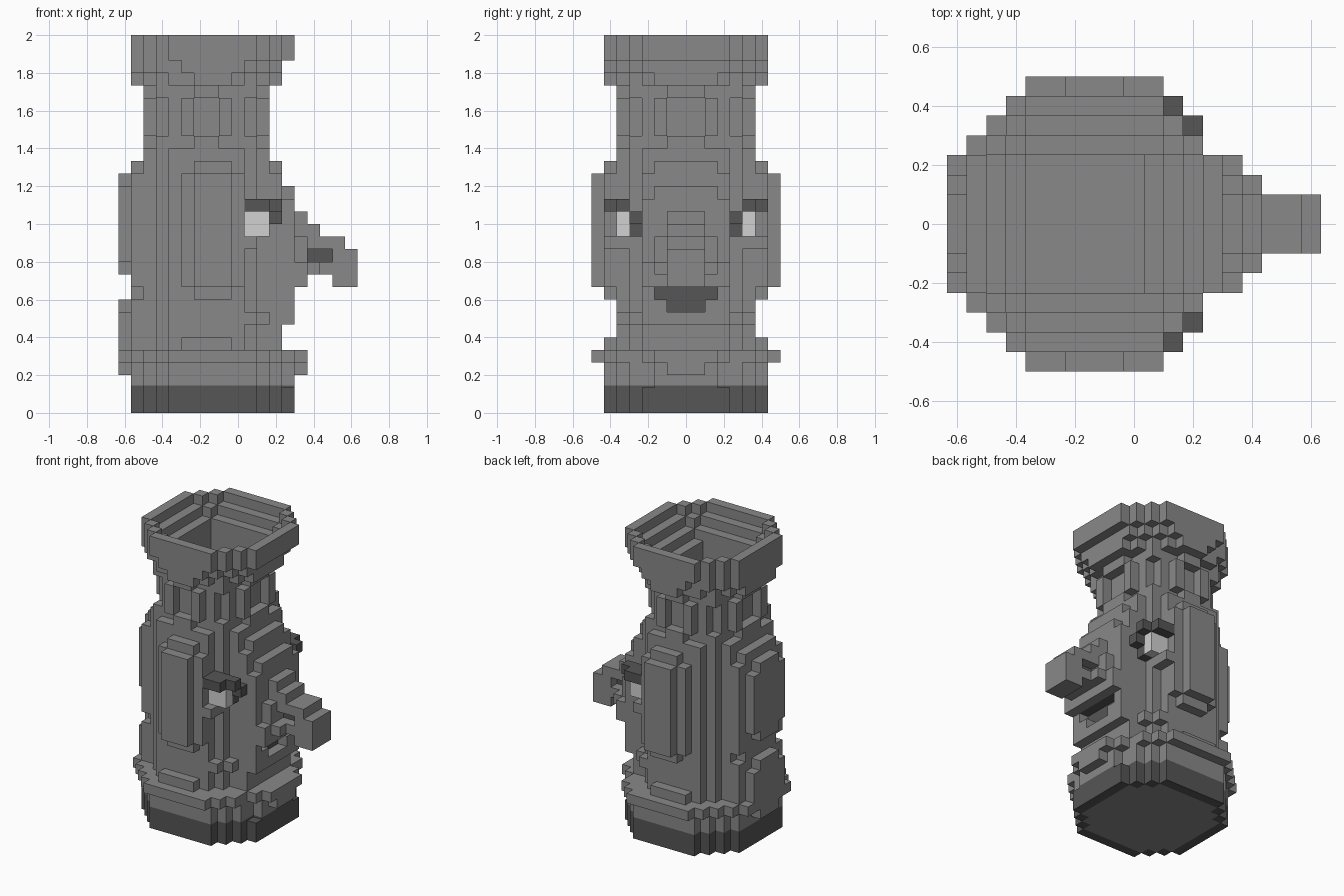
import bpy, bmesh
from mathutils import Vector

cube = bpy.data.objects.get("Cube")
if cube:
    bpy.data.objects.remove(cube)

U = 1 / 15            # block size
AXIS_X = -2 * U       # vessel axis, the face looks along +x


def material(name, value):
    m = bpy.data.materials.new(name)
    m.use_nodes = True
    colour = (value, value, value, 1)
    m.diffuse_color = colour
    m.node_tree.nodes["Principled BSDF"].inputs["Base Color"].default_value = colour
    return m


GREY = material("mid grey", 0.25)
DARK = material("dark grey", 0.092)
LIGHT = material("light grey", 0.64)

cells = {}            # block (x, y, z) -> part name
part_material = {}


def fill(name, mat, k0, k1, test):
    """Claim every block in layers k0..k1 whose (x, |y|) passes the test."""
    part_material[name] = mat
    for k in range(k0, k1 + 1):
        for x in range(-8, 13):
            for y in range(-8, 9):
                if test(x, abs(y)):
                    cells[x, y, k] = name


def carve(k0, k1, test):
    for c in [c for c in cells if k0 <= c[2] <= k1 and test(c[0], abs(c[1]))]:
        del cells[c]


def octagon(r, diagonal):
    return lambda x, y: abs(x) <= r and y <= r and abs(x) + y <= diagonal


def tube(ry, diagonal):
    """Octagon centred half a block further back, as the body and neck are."""
    return lambda x, y: abs(x + 0.5) < ry and y <= ry and abs(x + 0.5) + y <= diagonal


def slab(x0, x1, y0, y1):
    return lambda x, y: x0 <= x <= x1 and y0 <= y <= y1


# Main vessel, bottom to top
fill("base", GREY, 0, 4, octagon(6, 9))
carve(2, 3, slab(6, 6, 3, 3))
fill("body", GREY, 5, 19, tube(5, 7.5))
fill("chest", GREY, 5, 18, slab(5, 5, 0, 3))
fill("chest", GREY, 19, 19, slab(5, 5, 0, 2))
fill("neck", GREY, 20, 20, tube(5, 7.5))
fill("neck", GREY, 21, 25, tube(4, 7.5))
carve(22, 24, lambda x, y: abs(x + 0.5) + y > 6.5)

# Raised ring frames on the four flat sides of the neck
for k in (21, 25):
    fill("neck_frames", GREY, k, k, slab(-1, 0, 5, 5))
for x in (-2, 1):
    fill("neck_frames", GREY, 22, 24, slab(x, x, 5, 5))
for x in (-5, 4):
    fill("neck_frames", GREY, 22, 24, slab(x, x, 2, 2))
    for k in (21, 25):
        fill("neck_frames", GREY, k, k, slab(x, x, 0, 1))

# Flared rim with lappets hanging from its flat sides
fill("rim", GREY, 26, 26, tube(5, 7.5))
fill("rim", GREY, 27, 27, tube(5, 8.5))
fill("rim", GREY, 26, 26, slab(-1, 1, 6, 6))
fill("rim", GREY, 27, 27, slab(-2, 2, 6, 6))
for x in (-6, 5):
    fill("rim", GREY, 26, 26, slab(x, x, 0, 2))
    fill("rim", GREY, 27, 27, slab(x, x, 0, 3))
fill("rim", GREY, 28, 29, octagon(6, 9))

# Raised band around the foot
fill("foot_band", GREY, 4, 4, lambda x, y: octagon(7, 10)(x, y) and (x, y) not in ((6, 4), (7, 3)))
fill("foot_band", GREY, 3, 3, slab(7, 7, 0, 1))
fill("foot_band", GREY, 5, 5, slab(-2, 1, 6, 6))

# Side plates
fill("side_plate", GREY, 10, 18, slab(-2, 2, 6, 6))
fill("side_plate", GREY, 9, 19, slab(-1, 1, 6, 6))
fill("side_plate", GREY, 10, 18, slab(-1, 1, 7, 7))

# Back plate and tail
fill("back_plate", GREY, 10, 18, slab(-6, -6, 0, 3))
fill("back_plate", GREY, 9, 19, slab(-6, -6, 0, 2))
fill("back_plate", GREY, 12, 17, slab(-7, -7, 0, 2))
fill("back_plate", GREY, 11, 18, slab(-7, -7, 0, 1))
fill("tail", GREY, 4, 8, slab(-6, -6, 0, 3))
fill("tail", GREY, 4, 7, slab(-7, -7, 0, 2))
fill("tail", GREY, 3, 8, slab(-7, -7, 0, 1))

# Face and jaw, with the mouth set back between them
fill("eye_pouch", GREY, 13, 13, slab(3, 3, 5, 6))
fill("face", GREY, 10, 16, slab(6, 6, 0, 3))
fill("face", GREY, 17, 17, slab(6, 6, 0, 2))
fill("jaw", GREY, 7, 7, lambda x, y: 3 <= x <= 5 and y <= 5 and x + y <= 8)
fill("jaw", GREY, 7, 7, slab(6, 6, 0, 3))
fill("jaw", GREY, 8, 8, slab(6, 6, 2, 3))
fill("jaw", GREY, 9, 9, slab(6, 6, 3, 3))
fill("mouth", DARK, 8, 9, slab(5, 5, 0, 2))
fill("mouth", DARK, 10, 10, slab(6, 6, 0, 2))

# Hooked nose with a moustache below
fill("nose", GREY, 10, 11, slab(7, 7, 0, 3))
fill("nose", GREY, 12, 13, slab(7, 7, 0, 2))
fill("nose", GREY, 14, 15, slab(7, 7, 0, 1))
fill("nose", GREY, 11, 11, slab(8, 8, 0, 2))
fill("nose", GREY, 11, 14, slab(8, 8, 0, 1))
fill("nose", GREY, 11, 13, slab(9, 9, 0, 1))
fill("nose", GREY, 10, 13, slab(10, 10, 0, 1))
fill("nose", GREY, 10, 12, slab(11, 11, 0, 1))
carve(12, 12, slab(8, 9, 1, 1))
fill("nostrils", DARK, 12, 12, slab(8, 9, 0, 0))

# Eyes and brows
fill("eyes", LIGHT, 14, 15, slab(3, 4, 5, 5))
fill("brows", DARK, 14, 14, slab(4, 4, 4, 4))
fill("brows", DARK, 15, 15, slab(4, 5, 4, 4))
fill("brows", DARK, 16, 16, lambda x, y: (x, y) in ((3, 6), (4, 6), (3, 5), (4, 5), (5, 5)))

# Stepped mouth of the vessel and the shaft below it
carve(29, 29, octagon(5, 8))
carve(28, 28, octagon(4, 7))
carve(27, 27, slab(-3, 3, 0, 3))
carve(2, 26, slab(-3, 2, 0, 3))


def build(name):
    """Make one object from the exposed faces of a part."""
    bm = bmesh.new()
    for (x, y, k), owner in cells.items():
        if owner != name:
            continue
        centre = Vector((x, y, k + 0.5))
        for axis in range(3):
            for sign in (-1, 1):
                n = Vector((0, 0, 0))
                n[axis] = sign
                if (x + int(n.x), y + int(n.y), k + int(n.z)) in cells:
                    continue
                u = Vector((0, 0, 0))
                u[(axis + 1) % 3] = 0.5
                v = n.cross(u)
                mid = centre + n / 2
                corners = (mid - u - v, mid + u - v, mid + u + v, mid - u + v)
                f = bm.faces.new([bm.verts.new(c * U + Vector((AXIS_X, 0, 0))) for c in corners])
                # Dark foot, with the underside and the shaft floor left grey in the middle
                inner = n.z != 0 and octagon(5, 8)(x, abs(y))
                f.material_index = int(name == "base" and k < 2 and not inner)
    bmesh.ops.remove_doubles(bm, verts=bm.verts[:], dist=U / 50)
    if name == "base":
        # The dark foot reaches slightly above the second layer
        cut = 0.146
        bmesh.ops.bisect_plane(bm, geom=bm.verts[:] + bm.edges[:] + bm.faces[:],
                               plane_co=(0, 0, cut), plane_no=(0, 0, 1))
        for f in bm.faces:
            if f.calc_center_median().z < cut and abs(f.normal.z) < 0.5:
                f.material_index = 1
    bmesh.ops.dissolve_limit(bm, angle_limit=0.01, verts=bm.verts[:],
                             edges=bm.edges[:], delimit={'MATERIAL'})
    mesh = bpy.data.meshes.new(name)
    bm.to_mesh(mesh)
    bm.free()
    mesh.materials.append(part_material[name])
    if name == "base":
        mesh.materials.append(DARK)
    bpy.context.collection.objects.link(bpy.data.objects.new(name, mesh))


for part in part_material:
    build(part)
